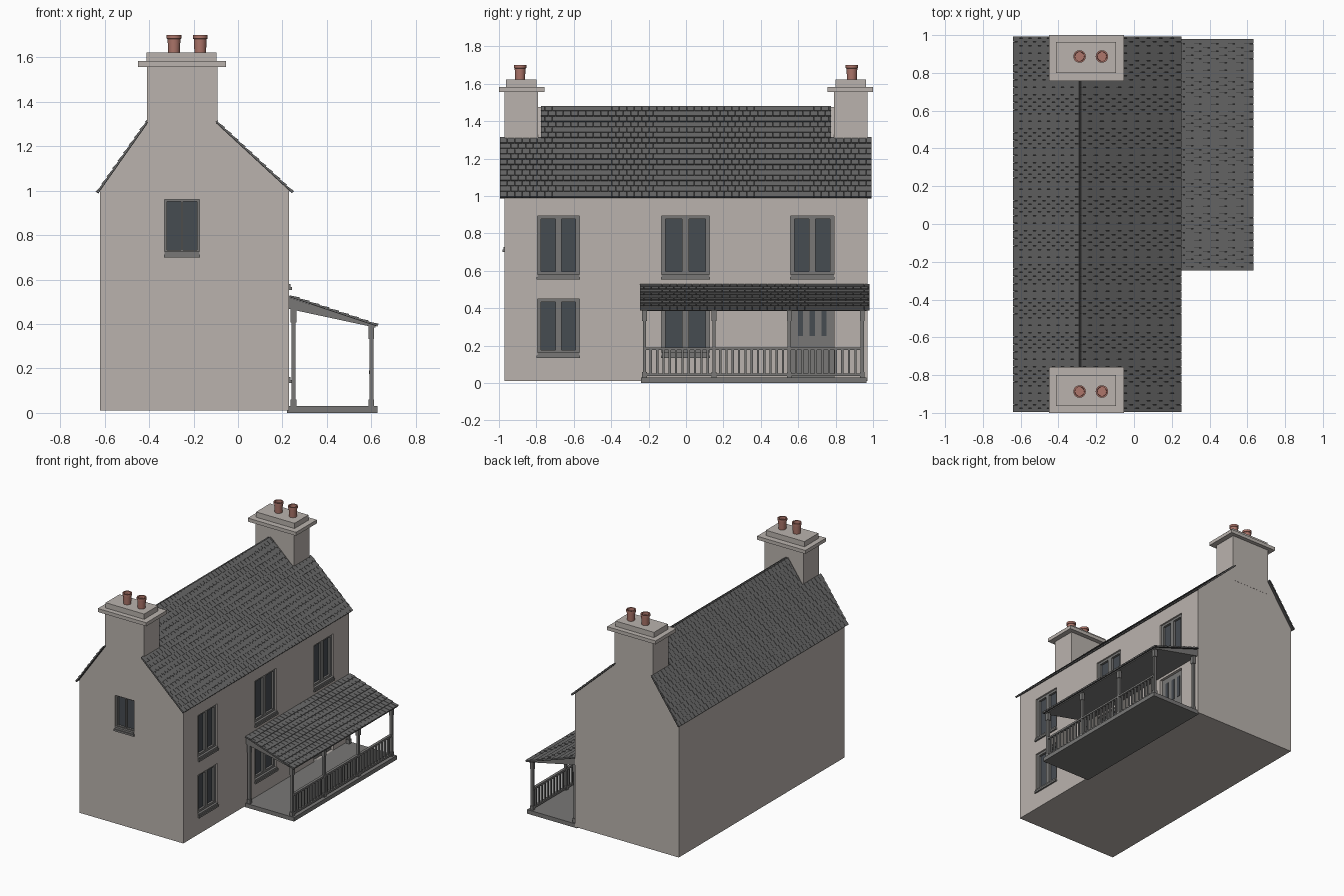
import bpy, bmesh
from mathutils import Vector, Matrix
from math import tau, cos, sin

if "Cube" in bpy.data.objects:
    bpy.data.objects.remove(bpy.data.objects["Cube"])


def material(name, r, g, b):
    m = bpy.data.materials.new(name)
    m.use_nodes = True
    m.diffuse_color = (r, g, b, 1)
    m.node_tree.nodes["Principled BSDF"].inputs["Base Color"].default_value = (r, g, b, 1)
    return m


WALL = material("pale render", 0.49, 0.45, 0.42)
SLATE = material("grey slate", 0.14, 0.14, 0.14)
UNDER = material("dark roof felt", 0.05, 0.05, 0.05)
TIMBER = material("grey timber", 0.19, 0.187, 0.183)
GLASS = material("dark glass", 0.062, 0.072, 0.083)
CLAY = material("red clay", 0.42, 0.18, 0.145)


def finish(name, bm, *mats):
    bmesh.ops.recalc_face_normals(bm, faces=bm.faces[:])
    mesh = bpy.data.meshes.new(name)
    bm.to_mesh(mesh)
    bm.free()
    for m in mats:
        mesh.materials.append(m)
    ob = bpy.data.objects.new(name, mesh)
    bpy.context.collection.objects.link(ob)
    return ob


def add_box(bm, x, y, z):
    """Add a box given (low, high) pairs along each axis."""
    lo, hi = Vector((x[0], y[0], z[0])), Vector((x[1], y[1], z[1]))
    mat = Matrix.Translation((lo + hi) / 2) @ Matrix.Diagonal((hi - lo).to_4d())
    bmesh.ops.create_cube(bm, size=1, matrix=mat)


def boxes(name, mat, items):
    bm = bmesh.new()
    for item in items:
        add_box(bm, *item)
    return finish(name, bm, mat)


def add_prism(bm, profile, y0, y1, index=0):
    """Extrude an (x, z) profile along y."""
    a = [bm.verts.new((x, y0, z)) for x, z in profile]
    b = [bm.verts.new((x, y1, z)) for x, z in profile]
    faces = [bm.faces.new(a), bm.faces.new(b[::-1])]
    for i in range(len(a)):
        j = (i + 1) % len(a)
        faces.append(bm.faces.new((a[i], b[i], b[j], a[j])))
    for f in faces:
        f.material_index = index


# House body with an uneven gable
LEFT, RIGHT, END, EAVE = -0.62, 0.23, 0.97, 1.0
RIDGE = (-0.285, 1.476)
bm = bmesh.new()
add_prism(bm, [(LEFT, 0.01), (RIGHT, 0.01), (RIGHT, EAVE), RIDGE, (LEFT, EAVE)], -END, END)
body = finish("house_body", bm, WALL)


# Openings: u runs along the wall, d is distance out of it
def on_wall(side, u, d, z):
    if side:
        return ((RIGHT + d[0], RIGHT + d[1]), u, z)
    return (u, (-END - d[1], -END - d[0]), z)


cuts = []


def window(name, side, u, z, border, mullion):
    (u0, u1), (z0, z1) = u, z
    mid = (u0 + u1) / 2
    cuts.append(on_wall(side, u, (-0.04, 0.02), z))
    depth = (-0.038, -0.012)
    boxes(name + "_frame", TIMBER, [
        on_wall(side, (u0, u0 + border), depth, z),
        on_wall(side, (u1 - border, u1), depth, z),
        on_wall(side, (mid - mullion / 2, mid + mullion / 2), depth, z),
        on_wall(side, u, depth, (z0, z0 + border * 0.8)),
        on_wall(side, u, depth, (z1 - border * 0.8, z1))])
    boxes(name + "_glass", GLASS, [on_wall(side, u, (-0.039, -0.028), z)])
    boxes(name + "_sill", TIMBER, [
        on_wall(side, (u0, u1), (-0.03, 0.006), (z0 - 0.012, z0 + 0.002)),
        on_wall(side, (u0 - 0.003, u1 + 0.003), (-0.03, 0.012), (z0 - 0.026, z0 - 0.012))])


UPPER, LOWER = (0.578, 0.893), (0.16, 0.45)
window("upper_window_front", True, (-0.795, -0.57), UPPER, 0.021, 0.033)
window("upper_window_middle", True, (-0.13, 0.125), UPPER, 0.021, 0.037)
window("upper_window_back", True, (0.56, 0.79), UPPER, 0.021, 0.033)
window("lower_window_front", True, (-0.795, -0.57), LOWER, 0.021, 0.033)
window("lower_window_middle", True, (-0.13, 0.125), LOWER, 0.021, 0.037)
window("gable_window", False, (-0.33, -0.173), (0.725, 0.96), 0.011, 0.008)

# Door with three slim panes
door_u, door_z = (0.56, 0.79), (0.03, 0.45)
cuts.append(on_wall(True, door_u, (-0.04, 0.02), door_z))
boxes("door", TIMBER, [on_wall(True, door_u, (-0.039, -0.02), door_z)])
boxes("door_panes", GLASS, [on_wall(True, (c - 0.014, c + 0.014), (-0.021, -0.017), (0.25, 0.41))
                            for c in (0.612, 0.675, 0.738)])

# Cut the openings out of the walls
cutter = boxes("opening_cutter", WALL, cuts)
cutter.hide_render = True
mod = body.modifiers.new("openings", "BOOLEAN")
mod.operation, mod.solver, mod.object = "DIFFERENCE", "EXACT", cutter
bpy.context.view_layer.objects.active = body
bpy.ops.object.modifier_apply(modifier=mod.name)
bpy.data.objects.remove(cutter)


# Slated roof slopes
def slate_roof(name, eave, top, rows, y_low, y_high, notch_z=9, notch=0, width=0.04):
    """Lay overlapping slates in half bond; rows above notch_z stop at +-notch."""
    eave, top = Vector(eave), Vector(top)
    step = (top - eave) / rows
    up = Vector((-step.y, step.x)).normalized()
    if up.y < 0:
        up = -up
    bm = bmesh.new()
    for r in range(rows):
        p = eave + step * r
        q = p + step
        o = q + step * (0.15 if r < rows - 1 else 0)
        y0, y1 = y_low, y_high
        if p.y + step.y / 2 > notch_z:
            y0, y1 = -notch, notch
        add_prism(bm, [p, q, q + up * 0.004, p + up * 0.004], y0, y1, 1)
        section = [p + up * 0.005, o + up * 0.002, o + up * 0.008, p + up * 0.014]
        y = y_low - (width / 2 if r % 2 else 0)
        while y < y1:
            a, b = max(y, y0), min(y + width - 0.002, y1)
            if b - a > 0.003:
                add_prism(bm, section, a, b)
            y += width
    return finish(name, bm, SLATE, UNDER)


slate_roof("roof_right_slope", (0.243, 0.988), RIDGE, 17, -0.995, 0.992, 1.295, 0.775)
slate_roof("roof_left_slope", (-0.629, 0.987), RIDGE, 14, -0.995, 0.992, 1.295, 0.775)

# Chimneys with caps and pots
POT = [(0, 0), (0.026, 0), (0.029, 0.062), (0.033, 0.064), (0.033, 0.08), (0.025, 0.08), (0.024, 0.06), (0, 0.06)]


def chimney_pot(name, x, y, z, sides=20):
    bm = bmesh.new()
    path = [bm.verts.new((r, 0, h)) for r, h in POT]
    edges = [bm.edges.new(pair) for pair in zip(path, path[1:])]
    bmesh.ops.spin(bm, geom=path + edges, cent=(0, 0, 0), axis=(0, 0, 1), angle=tau, steps=sides)
    bmesh.ops.remove_doubles(bm, verts=bm.verts[:], dist=0.0005)
    ob = finish(name, bm, CLAY)
    ob.location = (x, y, z)
    bpy.ops.object.select_all(action="DESELECT")
    ob.select_set(True)
    bpy.context.view_layer.objects.active = ob
    bpy.ops.object.shade_smooth_by_angle()


for label, s in (("front", -1), ("back", 1)):
    def span(a, b):
        return tuple(sorted((a * s, b * s)))
    boxes(label + "_chimney", WALL, [
        ((-0.41, -0.092), span(0.79, 0.971), (1.2, 1.57)),
        ((-0.45, -0.053), span(0.757, 1.0), (1.557, 1.583)),
        ((-0.412, -0.096), span(0.8, 0.963), (1.58, 1.622))])
    for n, x in enumerate((-0.288, -0.17)):
        chimney_pot(f"{label}_chimney_pot_{n + 1}", x, 0.887 * s, 1.62)

# Porch floor and sloping roof
boxes("porch_floor", TIMBER, [((0.22, 0.628), (-0.24, 0.965), (0, 0.03))])
bm = bmesh.new()
add_prism(bm, [(0.228, 0.468), (0.618, 0.384), (0.618, 0.392), (0.228, 0.521)], -0.235, 0.965)
finish("porch_roof_frame", bm, TIMBER)
slate_roof("porch_roof_slates", (0.628, 0.388), (0.23, 0.521), 9, -0.245, 0.98)


# Porch posts with wider feet and heads
def post(x, y, top):
    def block(r, z0, z1):
        return ((x - r, x + r), (y - r, y + r), (z0, z1))
    return [block(0.009, 0.03, top), block(0.013, 0.03, 0.06), block(0.013, top - 0.06, top)]


POST_Y = (-0.222, 0.15, 0.552, 0.942)
boxes("porch_outer_posts", TIMBER, [b for y in POST_Y for b in post(0.6, y, 0.392)])
boxes("porch_wall_posts", TIMBER, [b for y in (POST_Y[0], POST_Y[-1]) for b in post(0.25, y, 0.466)])

# Balustrade between the outer posts
rails = [((0.59, 0.61), (POST_Y[0], POST_Y[-1]), z) for z in ((0.038, 0.052), (0.176, 0.19))]
for a, b in zip(POST_Y, POST_Y[1:]):
    count = round((b - a) / 0.034)
    for i in range(1, count):
        y = a + (b - a) * i / count
        rails.append(((0.594, 0.606), (y - 0.006, y + 0.006), (0.045, 0.18)))
boxes("porch_balustrade", TIMBER, rails)
